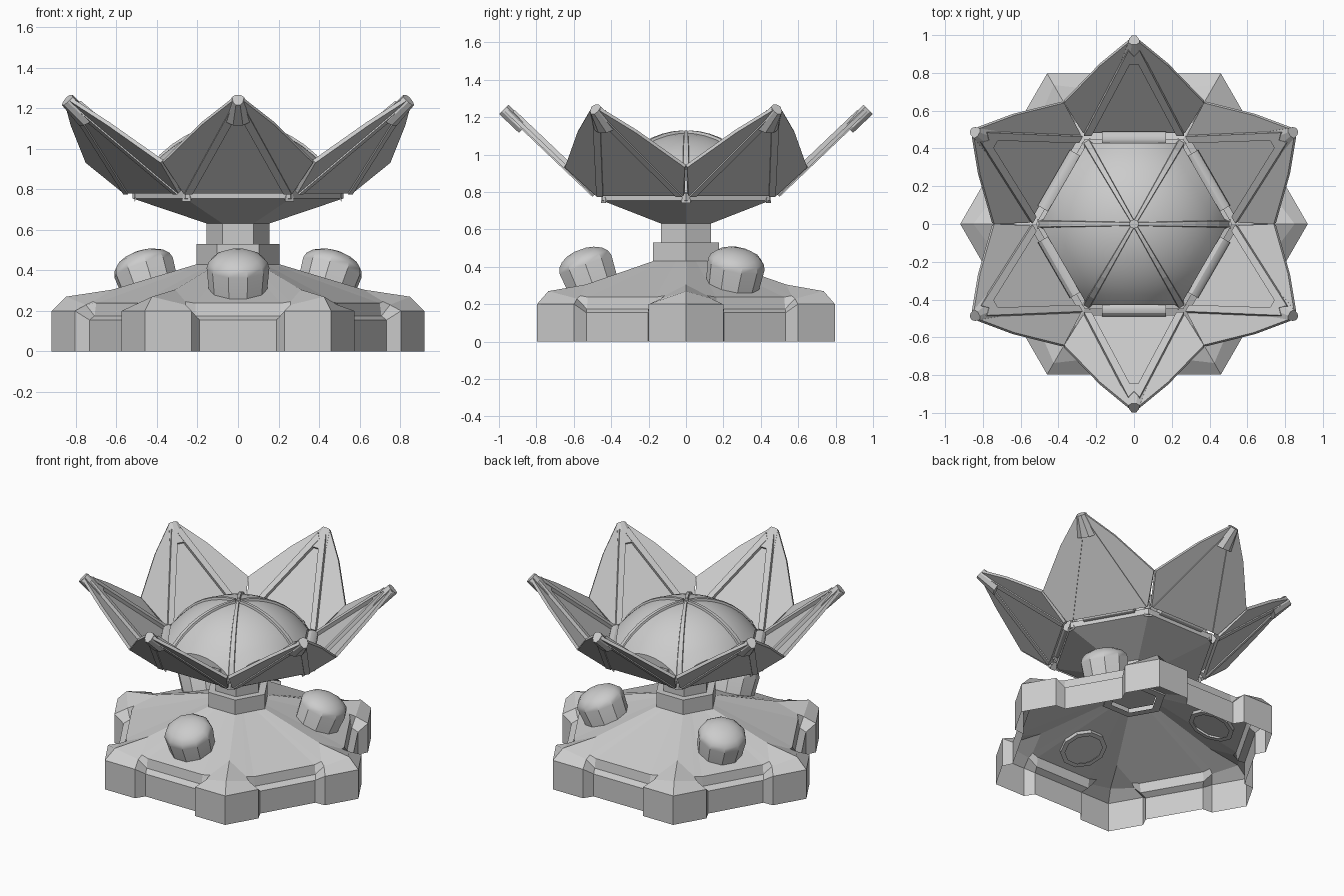
import bpy, bmesh
from math import radians, sin, cos, sqrt, pi
from mathutils import Vector, Matrix

if "Cube" in bpy.data.objects:
    bpy.data.objects.remove(bpy.data.objects["Cube"])


def rot(a):
    return Matrix.Rotation(radians(a), 4, 'Z')


def finish(name, bm, mat=None, smooth=False):
    if mat:
        bm.transform(mat)
    bmesh.ops.recalc_face_normals(bm, faces=bm.faces)
    me = bpy.data.meshes.new(name)
    bm.to_mesh(me)
    bm.free()
    ob = bpy.data.objects.new(name, me)
    bpy.context.collection.objects.link(ob)
    if smooth:
        bpy.context.view_layer.objects.active = ob
        bpy.ops.object.select_all(action='DESELECT')
        ob.select_set(True)
        bpy.ops.object.shade_smooth_by_angle(angle=radians(30))
    return ob


def loft(bm, rings, cap0=False, cap1=False):
    vs = [[bm.verts.new(p) for p in r] for r in rings]
    n = len(vs[0])
    for a, b in zip(vs, vs[1:]):
        for i in range(n):
            j = (i + 1) % n
            bm.faces.new((a[i], a[j], b[j], b[i]))
    if cap0:
        bm.faces.new(vs[0][::-1])
    if cap1:
        bm.faces.new(vs[-1])


def turned(name, profile, n, start=0, cap0=False, cap1=False, mat=None, smooth=False):
    bm = bmesh.new()
    loft(bm, [[(r * cos(start + 2 * pi * i / n), r * sin(start + 2 * pi * i / n), z)
               for i in range(n)] for r, z in profile], cap0, cap1)
    return finish(name, bm, mat, smooth)


# Base shell: hexagon with raised corner blocks and recessed sides
def edge_point(s, d, z, R=0.92):
    side = 1 if s >= 0 else -1
    s = abs(s)
    return Vector((R - 0.5 * s - 0.866 * d, side * (0.866 * s - 0.5 * d), z))


def base_ring(rec, block, corner):
    pts = []
    for k in range(6):
        loc = [edge_point(-rec[0], *rec[1:]), edge_point(-block[0], *block[1:]),
               Vector((corner[0], 0, corner[1])),
               edge_point(block[0], *block[1:]), edge_point(rec[0], *rec[1:])]
        pts += [rot(60 * k) @ p for p in loc]
    return pts


bm = bmesh.new()
loft(bm, [base_ring((.27, .06, 0), (.23, 0, 0), (.92, 0)),
          base_ring((.27, .06, .155), (.23, 0, .2), (.92, .2)),
          base_ring((.25, .10, .175), (.20, .08, .23), (.85, .27)),
          base_ring((.25, .11, .238), (.20, .12, .246), (.62, .305)),
          base_ring((.06, 0, .43, .205), (.045, 0, .43, .205), (.205, .43))])
finish("base_shell", bm)

# Neck, collar and dish
turned("collar", [(.15, .42), (.205, .42), (.205, .53), (.15, .53)], 6)
turned("neck", [(.155, .45), (.155, .64)], 6, cap0=True)
turned("dish", [(.15, .63), (.52, .755), (.52, .795), (.48, .80)], 6, cap0=True, cap1=True)

# Tilted round lamps on three faces of the base
for a in (-90, 30, 150):
    dome = [(.155 * cos(t), .11 + .085 * sin(t)) for t in (0, .35, .7, 1.05, 1.35)]
    m = rot(a) @ Matrix.Translation((.50, 0, .31)) @ Matrix.Rotation(radians(20), 4, 'Y')
    turned("lamp", [(.12, -.03), (.15, -.03), (.145, .0)] + dome, 10, pi / 10,
           cap1=True, mat=m, smooth=True)

# Domed centre with hexagonal outline
CR, TOP = 0.55, 1.115


def dome_z(r):
    return TOP - CR + sqrt(max(CR * CR - r * r, 0))


bm = bmesh.new()
bmesh.ops.create_circle(bm, cap_ends=True, cap_tris=True, segments=6, radius=.495,
                        matrix=rot(30))
ang = max((v.co for v in bm.verts), key=lambda c: c.x)
if abs(ang.y) > .01:
    bm.transform(rot(30))
bmesh.ops.subdivide_edges(bm, edges=bm.edges[:], cuts=7, use_grid_fill=True)
for v in bm.verts:
    v.co.z = dome_z(v.co.xy.length)
ext = bmesh.ops.extrude_edge_only(bm, edges=[e for e in bm.edges if e.is_boundary])
for v in ext['geom']:
    if isinstance(v, bmesh.types.BMVert):
        v.co.z = .79
finish("centre_dome", bm, smooth=True)

# Ribs over the dome
for k in range(6):
    bm = bmesh.new()
    rings = []
    for i in range(9):
        r = .02 + .49 * i / 8
        z, w = dome_z(r), .014 + .012 * i / 8
        rings.append([(r, -w, z - .03), (r, w, z - .03), (r, w * .6, z + .015), (r, -w * .6, z + .015)])
    loft(bm, rings, True, True)
    finish("dome_rib", bm, rot(60 * k))


# Petals: local u across, v up the slope, w outward
def petal_co(u, v, w):
    return Vector((.485 + .725 * v + .69 * w, u, .79 + .69 * v - .725 * w))


def slab(bm, pts, w0, w1):
    loft(bm, [[petal_co(u, v, w) for u, v in pts] for w in (w0, w1)], True, True)


half = [(.27, .0), (.37, .22), (.18, .49), (.03, .66)]
outline = half + [(-u, v) for u, v in half[::-1]]
for k in range(6):
    m = rot(30 + 60 * k)
    bm = bmesh.new()
    slab(bm, outline, -.005, .015)
    finish("petal", bm, m)

    bm = bmesh.new()
    for s in (-1, 1):
        slab(bm, [(s * .265, .0), (s * .225, .0), (s * .0, .58), (s * .03, .62)], -.028, .022)
    finish("petal_ribs", bm, m)

    # Tip cap, tapering to the point
    bm = bmesh.new()
    loft(bm, [[petal_co(u * s, v, w) for u, w in
               ((1, -.01), (.8, .025), (.35, .045), (-.35, .045), (-.8, .025), (-1, -.01), (-.4, -.025), (.4, -.025))]
              for s, v in ((.07, .52), (.03, .665))], True, True)
    finish("petal_tip", bm, m)

    # Hinge barrel on the dish edge
    bm = bmesh.new()
    bmesh.ops.create_cone(bm, cap_ends=True, segments=12, radius1=.04, radius2=.04, depth=.34,
                          matrix=Matrix.Translation((.45, 0, .82)) @ Matrix.Rotation(pi / 2, 4, 'X'))
    finish("hinge", bm, m, smooth=True)
